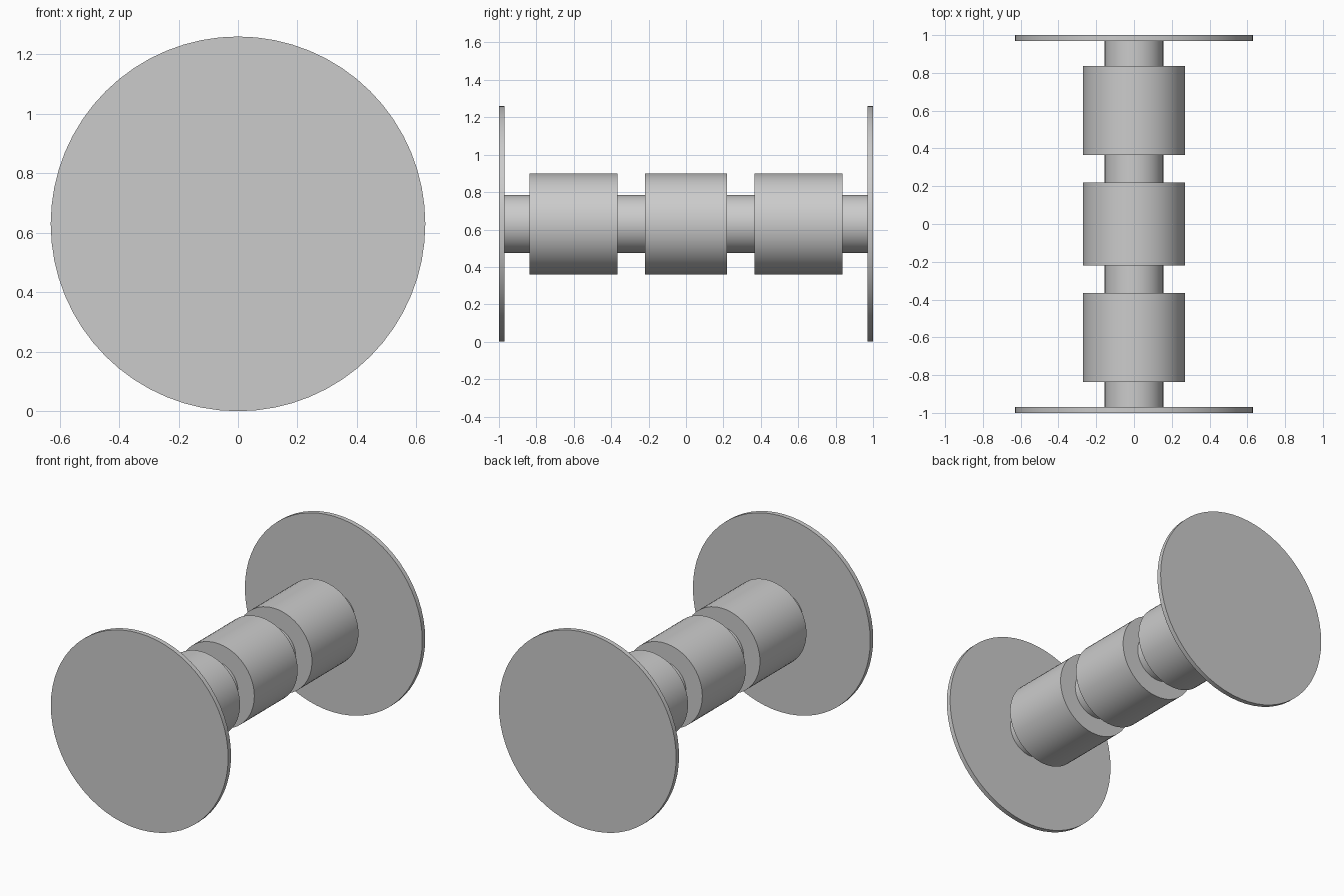
import bpy
import math

cube = bpy.data.objects.get("Cube")
if cube:
    bpy.data.objects.remove(cube, do_unlink=True)

AXIS_HEIGHT = 0.63
SIDES = 64

# Single plain metal colour
grey = bpy.data.materials.new("plain grey")
colour = (0.6, 0.6, 0.6, 1.0)
grey.use_nodes = True
grey.diffuse_color = colour
grey.node_tree.nodes["Principled BSDF"].inputs["Base Color"].default_value = colour


def cylinder(name, radius, y_start, y_end):
    """Solid cylinder lying along y, centred on the common axis."""
    bpy.ops.mesh.primitive_cylinder_add(
        vertices=SIDES, radius=radius, depth=y_end - y_start,
        location=(0, (y_start + y_end) / 2, AXIS_HEIGHT),
        rotation=(math.pi / 2, 0, 0))
    part = bpy.context.object
    part.name = name
    part.data.materials.append(grey)
    bpy.ops.object.shade_smooth_by_angle(angle=math.radians(30))
    return part


# End flanges
FLANGE_INNER = 0.97
cylinder("front_flange", 0.63, -1, -FLANGE_INNER)
cylinder("back_flange", 0.63, FLANGE_INNER, 1)

# Drums along the axle
DRUM_RADIUS = 0.27
drums = [("front_drum", -0.837, -0.365),
         ("middle_drum", -0.22, 0.22),
         ("back_drum", 0.365, 0.837)]
for name, start, end in drums:
    cylinder(name, DRUM_RADIUS, start, end)

# Axle sections filling the gaps between flanges and drums
edges = [-FLANGE_INNER] + [y for _, a, b in drums for y in (a, b)] + [FLANGE_INNER]
for i in range(0, len(edges), 2):
    cylinder(f"axle_section_{i // 2 + 1}", 0.155, edges[i], edges[i + 1])
